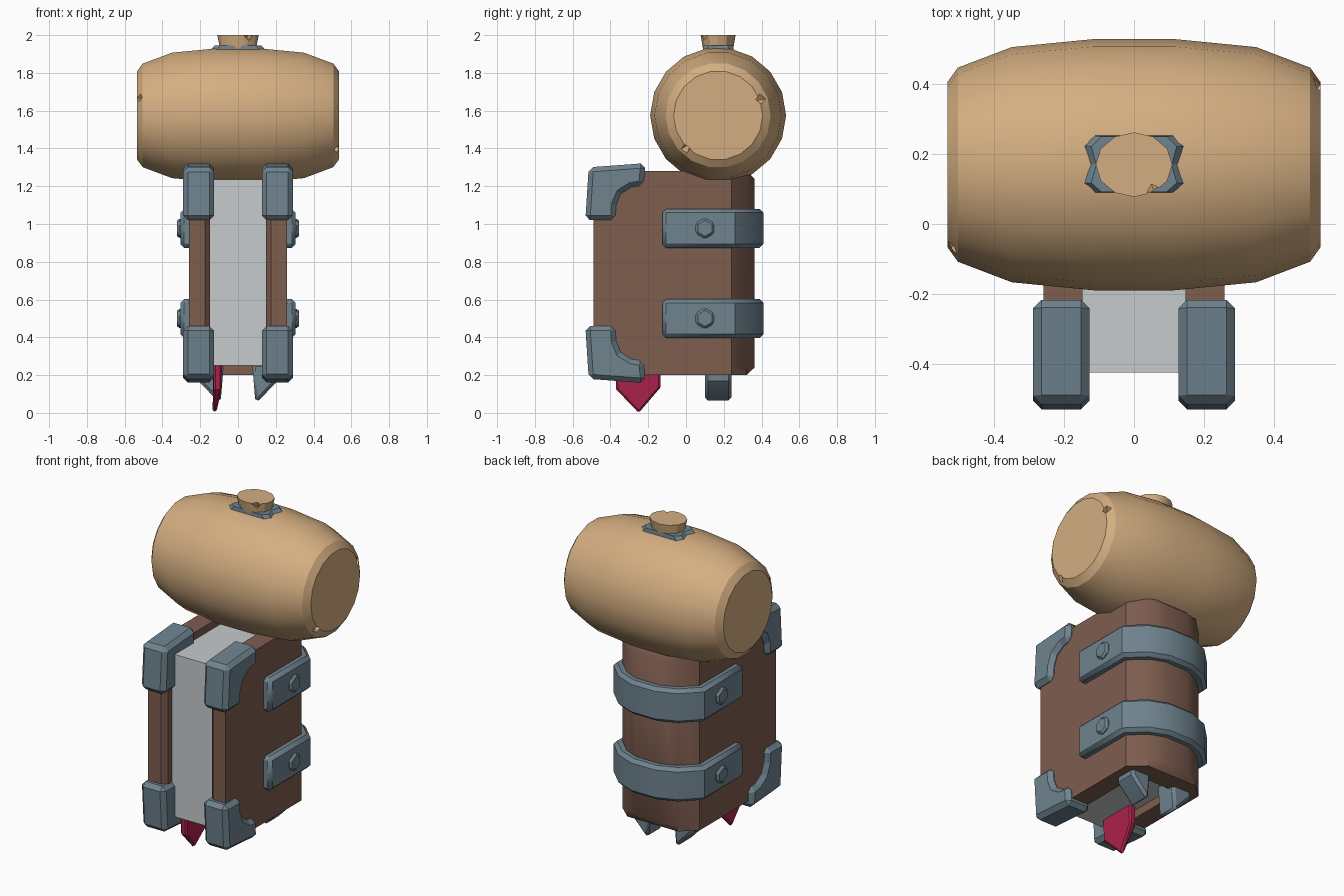
import bpy, bmesh, math
from mathutils import Vector

cube = bpy.data.objects.get("Cube")
if cube:
    bpy.data.objects.remove(cube)


def material(name, rgb):
    lin = [((c / 255 + 0.055) / 1.055) ** 2.4 for c in rgb] + [1]
    m = bpy.data.materials.new(name)
    m.use_nodes = True
    m.diffuse_color = lin
    m.node_tree.nodes["Principled BSDF"].inputs["Base Color"].default_value = lin
    return m


wood = material("tan_wood", (212, 174, 129))
leather = material("brown_leather", (126, 93, 79))
steel = material("blue_grey_steel", (111, 131, 143))
paper = material("pale_paper", (198, 203, 203))
ribbon = material("crimson_ribbon", (174, 34, 76))


def finish(name, bm, mat, bevel=0, smooth=30):
    bmesh.ops.recalc_face_normals(bm, faces=bm.faces)
    mesh = bpy.data.meshes.new(name)
    bm.to_mesh(mesh)
    bm.free()
    mesh.materials.append(mat)
    ob = bpy.data.objects.new(name, mesh)
    bpy.context.collection.objects.link(ob)
    if bevel:
        mod = ob.modifiers.new("chamfer", "BEVEL")
        mod.width = bevel
        mod.segments = 1
        mod.limit_method = "ANGLE"
        mod.angle_limit = math.radians(55)
    bpy.ops.object.select_all(action="DESELECT")
    ob.select_set(True)
    bpy.context.view_layer.objects.active = ob
    if smooth:
        bpy.ops.object.shade_smooth_by_angle(angle=math.radians(smooth))
    return ob


def prism(pts, axis, a, b):
    """Extrude a closed outline along one axis, from a to b."""
    place = {"x": lambda p, t: (t, p[0], p[1]),
             "y": lambda p, t: (p[0], t, p[1]),
             "z": lambda p, t: (p[0], p[1], t)}[axis]
    bm = bmesh.new()
    face = bm.faces.new([bm.verts.new(place(p, a)) for p in pts])
    ext = bmesh.ops.extrude_face_region(bm, geom=[face])["geom"]
    move = Vector(place((0, 0), b - a))
    bmesh.ops.translate(bm, vec=move, verts=[v for v in ext if isinstance(v, bmesh.types.BMVert)])
    return bm


def mirrored(half):
    return half + [(-x, y) for x, y in reversed(half)]


def notch(ob, point, outward, radius=0.05, depth=0.11):
    """Cut a wedge-shaped nick out of an object."""
    bm = bmesh.new()
    bmesh.ops.create_cone(bm, cap_ends=True, segments=4, radius1=0, radius2=radius, depth=depth)
    rot = Vector(outward).to_track_quat("Z", "Y")
    for v in bm.verts:
        v.co = rot @ v.co + Vector(point)
    bmesh.ops.remove_doubles(bm, verts=bm.verts, dist=0.0001)
    cutter = finish("notch_cutter", bm, wood, smooth=0)
    mod = ob.modifiers.new("notch", "BOOLEAN")
    mod.operation = "DIFFERENCE"
    mod.solver = "EXACT"
    mod.object = cutter
    bpy.context.view_layer.objects.active = ob
    bpy.ops.object.modifier_apply(modifier=mod.name)
    bpy.data.objects.remove(cutter)


# Barrel: rings lofted along x
BY, BZ = 0.17, 1.575
half = [(0.115, 0.36), (0.35, 0.337), (0.505, 0.278), (0.535, 0.236)]
bm = bmesh.new()
rings = []
for x, r in [(-x, r) for x, r in reversed(half)] + half:
    angles = [math.tau * i / 18 for i in range(18)]
    rings.append([bm.verts.new((x, BY + r * math.cos(t), BZ + r * math.sin(t))) for t in angles])
for a, b in zip(rings, rings[1:]):
    for i in range(18):
        j = (i + 1) % 18
        bm.faces.new((a[i], a[j], b[j], b[i]))
bm.faces.new(rings[0])
bm.faces.new(rings[-1])
barrel = finish("barrel", bm, wood)
for side, y, z in ((1, 0.39, 1.66), (1, 0, 1.40), (-1, -0.07, 1.67)):
    radial = Vector((0, y - BY, z - BZ)).normalized()
    notch(barrel, (side * 0.525, y, z), radial + Vector((side, 0, 0)))

# Bung and its steel plate
plate = [(0.13, 0.255), (0.17, 0.225), (0.15, 0.17), (0.17, 0.115), (0.13, 0.088)]
bm = prism(mirrored(plate), "z", 1.9, 1.945)
for v in bm.verts:
    if v.co.z > 1.92:
        v.co.x *= 0.72
        v.co.y = BY + (v.co.y - BY) * 0.95
finish("bung_plate", bm, steel, smooth=0)
bm = bmesh.new()
bmesh.ops.create_cone(bm, cap_ends=True, segments=12, radius1=0.094, radius2=0.11, depth=0.08)
for v in bm.verts:
    v.co = (v.co.x, v.co.y * 0.84 + BY, v.co.z + 1.96)
bung = finish("bung", bm, wood)
notch(bung, (0.055, 0.1, 1.99), (0.25, -0.7, 0.6), 0.04, 0.08)

# Book cover: U-shaped plan with a rounded spine, trimmed at top and bottom
cover = [(0.08, 0.363), (0.17, 0.325), (0.26, 0.24), (0.26, -0.49),
         (0.175, -0.49), (0.147, -0.46), (0.147, 0.2)]
bm = prism(mirrored(cover), "z", 0.2, 1.28)
for z in (0.24, 1.24):
    bmesh.ops.bisect_plane(bm, geom=bm.verts[:] + bm.edges[:] + bm.faces[:],
                           plane_co=(0, 0, z), plane_no=(0, 0, 1))
for v in bm.verts:
    if not 0.22 < v.co.z < 1.26:
        v.co.y = min(v.co.y, 0.32)
finish("book_cover", bm, leather, smooth=40)

# Page block
finish("pages", prism([(-0.15, -0.425), (0.15, -0.425), (0.15, 0.21), (-0.15, 0.21)],
                      "z", 0.25, 1.235), paper, smooth=0)

# Steel straps around the spine, with hexagonal bolts
strap = [(0.08, 0.41), (0.2, 0.363), (0.305, 0.26), (0.305, -0.125),
         (0.24, -0.125), (0.24, 0.22), (0.08, 0.34)]
for label, z in (("lower", 0.5), ("upper", 0.977)):
    finish(label + "_strap", prism(mirrored(strap), "z", z - 0.103, z + 0.103),
           steel, bevel=0.02)
    for side, sx in (("left", 1), ("right", -1)):
        hexagon = [(0.1 + 0.056 * math.sin(math.tau * i / 6),
                    z + 0.056 * math.cos(math.tau * i / 6)) for i in range(6)]
        finish(f"{label}_{side}_bolt", prism(hexagon, "x", sx * 0.28, sx * 0.322),
               steel, bevel=0.012, smooth=0)

# Corner guards on the front edges of both covers
guard = [(-0.515, 1.3), (-0.215, 1.322), (-0.225, 1.205), (-0.29, 1.195),
         (-0.345, 1.16), (-0.37, 1.1), (-0.375, 1.02), (-0.533, 1.02)]
for side, sx in (("left", 1), ("right", -1)):
    for label, flip in (("upper", False), ("lower", True)):
        pts = [(y, 1.48 - z) for y, z in guard] if flip else guard
        finish(f"{label}_{side}_corner_guard", prism(pts, "x", sx * 0.127, sx * 0.29),
               steel, bevel=0.025, smooth=0)

# Spikes beneath the spine
spike = [(0.075, 0.26), (0.092, 0.058), (0.115, 0.07), (0.21, 0.17), (0.21, 0.26)]
for side, sx in (("left", 1), ("right", -1)):
    finish(side + "_spike", prism([(sx * x, z) for x, z in spike], "y", 0.1, 0.24),
           steel, bevel=0.022)

# Ribbon bookmark hanging from the pages, leaning outward at its tip
mark = [(-0.375, 0.27), (-0.37, 0.125), (-0.25, 0), (-0.135, 0.135), (-0.135, 0.27)]
bm = prism(mark, "x", -0.13, -0.085)
for v in bm.verts:
    if v.co.z < 0.1:
        v.co.x = -0.135 if v.co.x < -0.1 else -0.115
finish("ribbon_bookmark", bm, ribbon, bevel=0.01, smooth=0)
